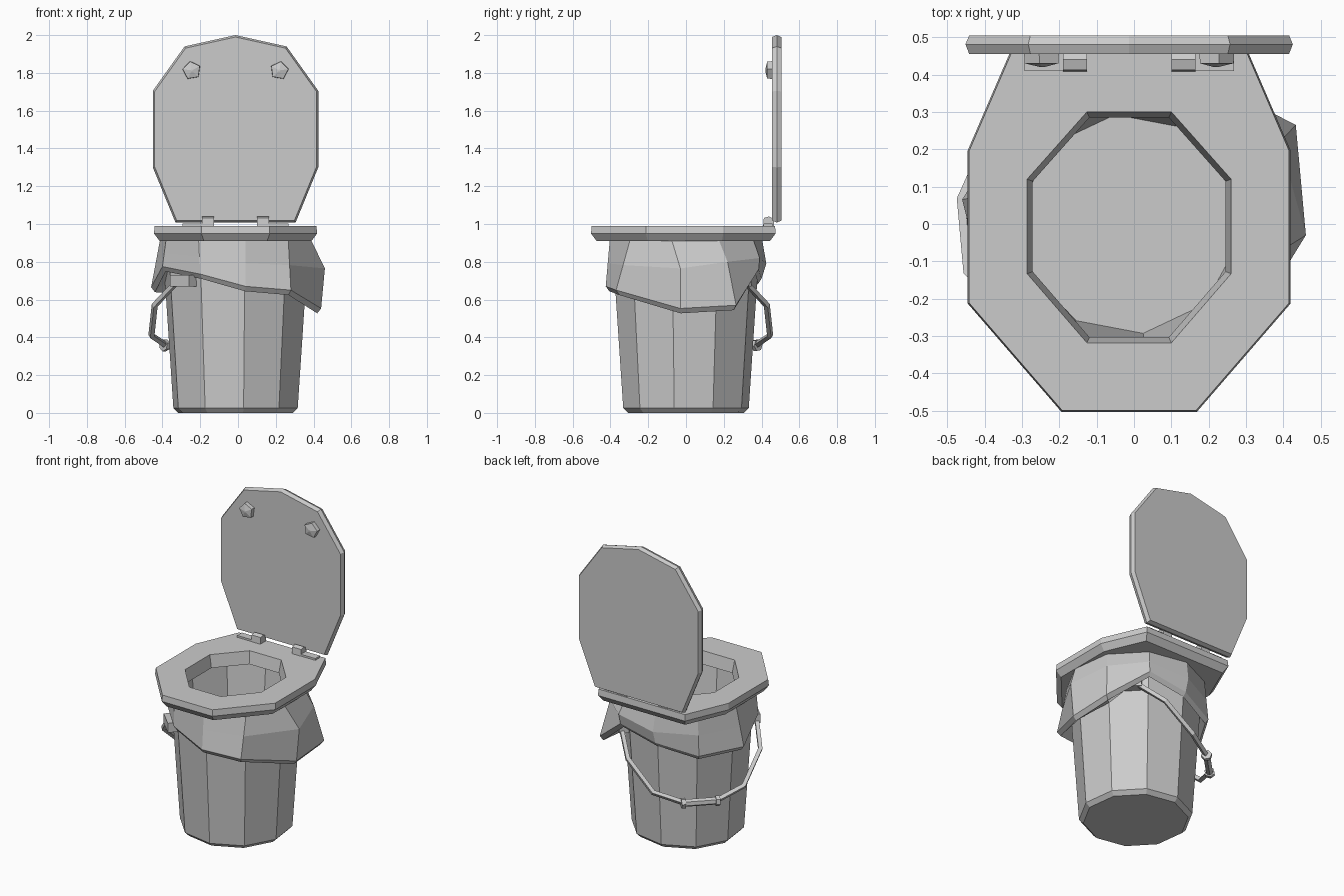
import bpy, bmesh
from math import radians, cos, sin, sqrt
from mathutils import Vector, Matrix

if "Cube" in bpy.data.objects:
    bpy.data.objects.remove(bpy.data.objects["Cube"])

CX = -0.013                      # shared centre line of the model
SIDES = 10
ANG = [radians(-82.7 + 36 * k) for k in range(SIDES)]


def finish(name, bm):
    bmesh.ops.recalc_face_normals(bm, faces=bm.faces)
    me = bpy.data.meshes.new(name)
    bm.to_mesh(me)
    bm.free()
    ob = bpy.data.objects.new(name, me)
    bpy.context.collection.objects.link(ob)
    return ob


def loft(name, rings, caps=True, closed=False):
    """Skin a list of equal-length point rings."""
    bm = bmesh.new()
    vs = [[bm.verts.new(p) for p in r] for r in rings]
    n = len(vs[0])
    pairs = list(zip(vs, vs[1:])) + ([(vs[-1], vs[0])] if closed else [])
    for a, b in pairs:
        for i in range(n):
            j = (i + 1) % n
            bm.faces.new((a[i], a[j], b[j], b[i]))
    if caps and not closed:
        bm.faces.new(vs[0])
        bm.faces.new(vs[-1])
    return finish(name, bm)


def ring(r, z):
    return [(CX + r * cos(a), r * sin(a), z) for a in ANG]


def inset(pts, d):
    """Move each 2D outline point inward (counter-clockwise outline)."""
    out = []
    n = len(pts)
    for i in range(n):
        p, a, b = Vector(pts[i]), Vector(pts[i - 1]), Vector(pts[(i + 1) % n])
        e1, e2 = (p - a).normalized(), (b - p).normalized()
        n1, n2 = Vector((-e1.y, e1.x)), Vector((-e2.y, e2.x))
        out.append(p + (n1 + n2) * d / (1 + n1.dot(n2)))
    return out


def mirrored(half):
    """Right-hand outline (bottom to top) completed by its mirror image."""
    left = [(-x, y) for x, y in reversed(half) if x > 0]
    return [(CX + x, y) for x, y in half + left]


def box(name, lo, hi, matrix=None):
    lo, hi = Vector(lo), Vector(hi)
    bm = bmesh.new()
    bmesh.ops.create_cube(bm, size=1)
    bmesh.ops.scale(bm, vec=hi - lo, verts=bm.verts)
    bmesh.ops.translate(bm, vec=(lo + hi) / 2, verts=bm.verts)
    if matrix:
        bm.transform(matrix)
    return finish(name, bm)


# Hollow bucket
loft("bucket", [ring(r, z) for r, z in
     [(.31, 0), (.335, .025), (.395, .915), (.375, .915), (.295, .03)]])

# Bag folded over the rim, with an uneven hem
hem = [Vector(p) for p in [
    (.04, -.425, .67), (.28, -.37, .65), (.44, -.03, .553), (.433, .265, .57),
    (.2, .385, .76), (-.06, .40, .71), (-.31, .31, .655), (-.46, .065, .665),
    (-.40, -.17, .775), (-.20, -.37, .735)]]
top = [Vector(p) for p in ring(.407, .915)]
mid = [(a + b) / 2 for a, b in zip(hem, top)]
for k, p in {2: (.46, -.03, .765), 3: (.39, .22, .8),
             4: (.21, .39, .82), 5: (-.06, .425, .79)}.items():
    mid[k] = Vector(p)
lip = [Vector((CX + (p.x - CX) * .955, p.y * .955, p.z - .026)) for p in hem]
inner = [Vector((CX + .375 * cos(a), .375 * sin(a), p.z + .03))
         for a, p in zip(ANG, hem)]
inner_top = [Vector(p) for p in ring(.385, .915)]
loft("bag_skirt", [top, mid, hem, lip, inner, inner_top], closed=True)

# Octagonal seat with a chamfered underside and tapered hole
seat = mirrored([(.181, -.503), (.432, -.213), (.432, .197), (.312, .475)])
hole = mirrored([(.113, -.318), (.273, -.133), (.273, .12), (.113, .3)])


def flat(pts, z):
    return [(p[0], p[1], z) for p in pts]


loft("seat", [flat(inset(seat, .004), .99), flat(seat, .95),
              flat(inset(seat, .03), .91), flat(inset(hole, .015), .91),
              flat(hole, .99)], closed=True)

# Raised lid
lid = mirrored([(.318, 1.008), (.438, 1.3), (.438, 1.705), (.27, 1.94), (0, 2.0)])


def upright(pts, y):
    return [(p[0], y, p[1]) for p in pts]


loft("lid", [upright(inset(lid, .01), .455), upright(lid, .481),
             upright(inset(lid, .01), .505)])

# Paired bumpers and hinges
for s, side in ((-1, "left"), (1, "right")):
    def pent(r, y):
        return [(CX + s * (.232 - r * cos(radians(8 + 72 * i)) * -1), y,
                 1.813 + r * sin(radians(8 + 72 * i) * 1)) for i in range(5)]
    loft(side + "_bumper", [pent(.05, .46), pent(.048, .43), pent(.006, .42)])
    xs = sorted((CX + s * .115, CX + s * .28))
    box(side + "_hinge_plate", (xs[0], .41, .985), (xs[1], .458, 1.002))
    xs = sorted((CX + s * .113, CX + s * .177))
    prof = [(.408, .985), (.465, .985), (.465, 1.025), (.44, 1.04), (.412, 1.032)]
    loft(side + "_hinge_block", [[(x, y, z) for y, z in prof] for x in xs])

# Bail handle hanging toward the back left: u runs along it, d points outward
h = 1 / sqrt(2)
frame = Matrix(((-h, -h, 0, CX), (-h, h, 0, 0), (0, 0, 1, 0), (0, 0, 0, 1)))
half = [(.405, .0, .72), (.395, .21, .57), (.27, .36, .41), (.1, .425, .36)]
path = half + [(-u, d, z) for u, d, z in reversed(half)]


def tube(name, pts, r, n):
    """Mitred tube through points given in the handle frame."""
    pts = [Vector(p) for p in pts]
    rings = []
    for i, p in enumerate(pts):
        a, b = pts[max(i - 1, 0)], pts[min(i + 1, len(pts) - 1)]
        t = (b - a).normalized()
        side = t.cross(Vector((0, .6, .8))).normalized()
        up = side.cross(t)
        rings.append([frame @ (p + r * (side * cos(w) + up * sin(w)))
                      for w in (radians(45 + 360 * k / n) for k in range(n))])
    return loft(name, rings)


tube("handle_wire", path, .017, 4)
tube("handle_grip", [(-.1, .427, .358), (.1, .427, .358)], .023, 6)
for s, side in ((-1, "back_right"), (1, "front_left")):
    tube(side + "_grip_collar", [(s * .09, .427, .358), (s * .115, .427, .358)], .032, 6)
    us = sorted((s * .35, s * .42))
    box(side + "_handle_ear", (us[0], -.07, .67), (us[1], .07, .73), frame)
